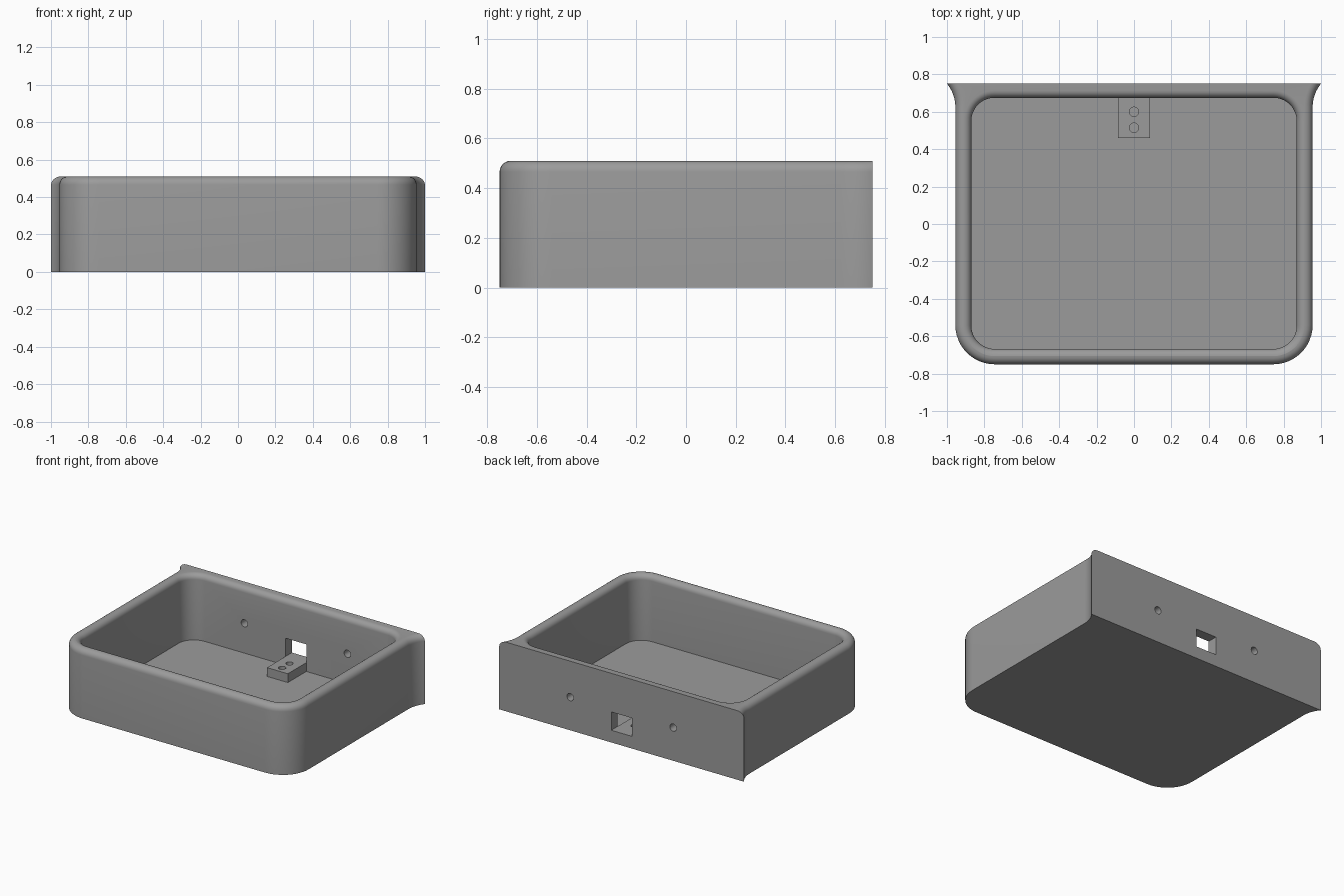
import bpy, bmesh, math
from mathutils import Matrix

if "Cube" in bpy.data.objects:
    bpy.data.objects.remove(bpy.data.objects["Cube"])

H, FLOOR = 0.51, 0.025          # tray height, floor thickness
N = 12                          # segments per corner
BACK = 0.75

grey = bpy.data.materials.new("plain grey")
grey.diffuse_color = (0.33, 0.33, 0.33, 1)
grey.use_nodes = True
grey.node_tree.nodes["Principled BSDF"].inputs["Base Color"].default_value = grey.diffuse_color


def arc(cx, cy, r, a0, a1):
    return [(cx + r * math.cos(a0 + (a1 - a0) * i / N),
             cy + r * math.sin(a0 + (a1 - a0) * i / N)) for i in range(N + 1)]


def outer(d):
    """Outer outline inset by d: round front corners, flared flat back."""
    hw, r, p = 0.955 - d, 0.21 - d, math.pi
    fy = -0.75 + d + r
    sweep = math.asin(0.126 / (0.2 + d))
    flare = arc(1.155, BACK - 0.126, 0.2 + d, p, p - sweep)
    return (arc(-hw + r, fy, r, p, 1.5 * p) + arc(hw - r, fy, r, 1.5 * p, 2 * p)
            + flare + [(-x, y) for x, y in reversed(flare)])


def inner(d):
    """Cavity outline grown by d."""
    hw, r, p = 0.87 + d, 0.125 + d, math.pi
    f, b = -0.668 - d + r, 0.675 + d - r
    return (arc(-hw + r, f, r, p, 1.5 * p) + arc(hw - r, f, r, 1.5 * p, 2 * p)
            + arc(hw - r, b, r, 0, p / 2) + arc(-hw + r, b, r, p / 2, p))


def finish(name, bm):
    bmesh.ops.recalc_face_normals(bm, faces=bm.faces)
    me = bpy.data.meshes.new(name)
    bm.to_mesh(me)
    bm.free()
    me.materials.append(grey)
    ob = bpy.data.objects.new(name, me)
    bpy.context.collection.objects.link(ob)
    return ob


def box(name, x0, x1, y0, y1, z0, z1):
    bm = bmesh.new()
    bmesh.ops.create_cube(bm, size=1, matrix=Matrix.Translation(
        ((x0 + x1) / 2, (y0 + y1) / 2, (z0 + z1) / 2))
        @ Matrix.Diagonal((x1 - x0, y1 - y0, z1 - z0, 1)))
    return finish(name, bm)


def rod(name, loc, r, depth, rot=0):
    bm = bmesh.new()
    bmesh.ops.create_cone(bm, cap_ends=True, segments=24, radius1=r, radius2=r, depth=depth,
                          matrix=Matrix.Translation(loc) @ Matrix.Rotation(rot, 4, 'X'))
    return finish(name, bm)


def cut(ob, cutters):
    """Subtract the cutters, bake the result and remove them."""
    for c in cutters:
        c.hide_render = True
        m = ob.modifiers.new("cut", 'BOOLEAN')
        m.operation, m.solver, m.object = 'DIFFERENCE', 'EXACT', c
    dg = bpy.context.evaluated_depsgraph_get()
    me = bpy.data.meshes.new_from_object(ob.evaluated_get(dg))
    ob.modifiers.clear()
    ob.data = me
    for c in cutters:
        bpy.data.objects.remove(c)


def smooth(ob):
    bpy.ops.object.select_all(action='DESELECT')
    ob.select_set(True)
    bpy.context.view_layer.objects.active = ob
    bpy.ops.object.shade_smooth_by_angle(angle=math.radians(30))


# Tray shell: rings up the outside, over the rounded rim and down inside
RO, RI, K = 0.044, 0.039, 6
rings = [(outer(0), 0)]
for i in range(K + 1):
    a = i / K * math.pi / 2
    rings.append((outer(RO * (1 - math.cos(a))), H - RO + RO * math.sin(a)))
for i in range(K + 1):
    a = (1 - i / K) * math.pi / 2
    rings.append((inner(RI * (1 - math.cos(a))), H - RI + RI * math.sin(a)))
rings.append((inner(0), FLOOR))

bm = bmesh.new()
loops = [[bm.verts.new((x, y, z)) for x, y in pts] for pts, z in rings]
for lo, hi in zip(loops, loops[1:]):
    n = len(lo)
    for i in range(n):
        j = (i + 1) % n
        bm.faces.new((lo[i], lo[j], hi[j], hi[i]))
bm.faces.new(loops[0])      # underside
bm.faces.new(loops[-1])     # floor
tray = finish("tray", bm)

# Back wall openings: cable window and two screw holes
cut(tray, [box("window_cutter", -0.085, 0.085, 0.6, 0.85, 0.09, 0.225)]
    + [rod("screw_cutter", (x, 0.72, 0.245), 0.027, 0.3, math.pi / 2) for x in (-0.42, 0.42)])
smooth(tray)

# Mounting block on the floor below the window, with two holes
block = box("mounting_block", -0.085, 0.085, 0.46, 0.676, FLOOR - 0.005, 0.09)
cut(block, [rod("block_cutter", (0, y, 0.09), 0.025, 0.12) for y in (0.515, 0.60)])
smooth(block)
